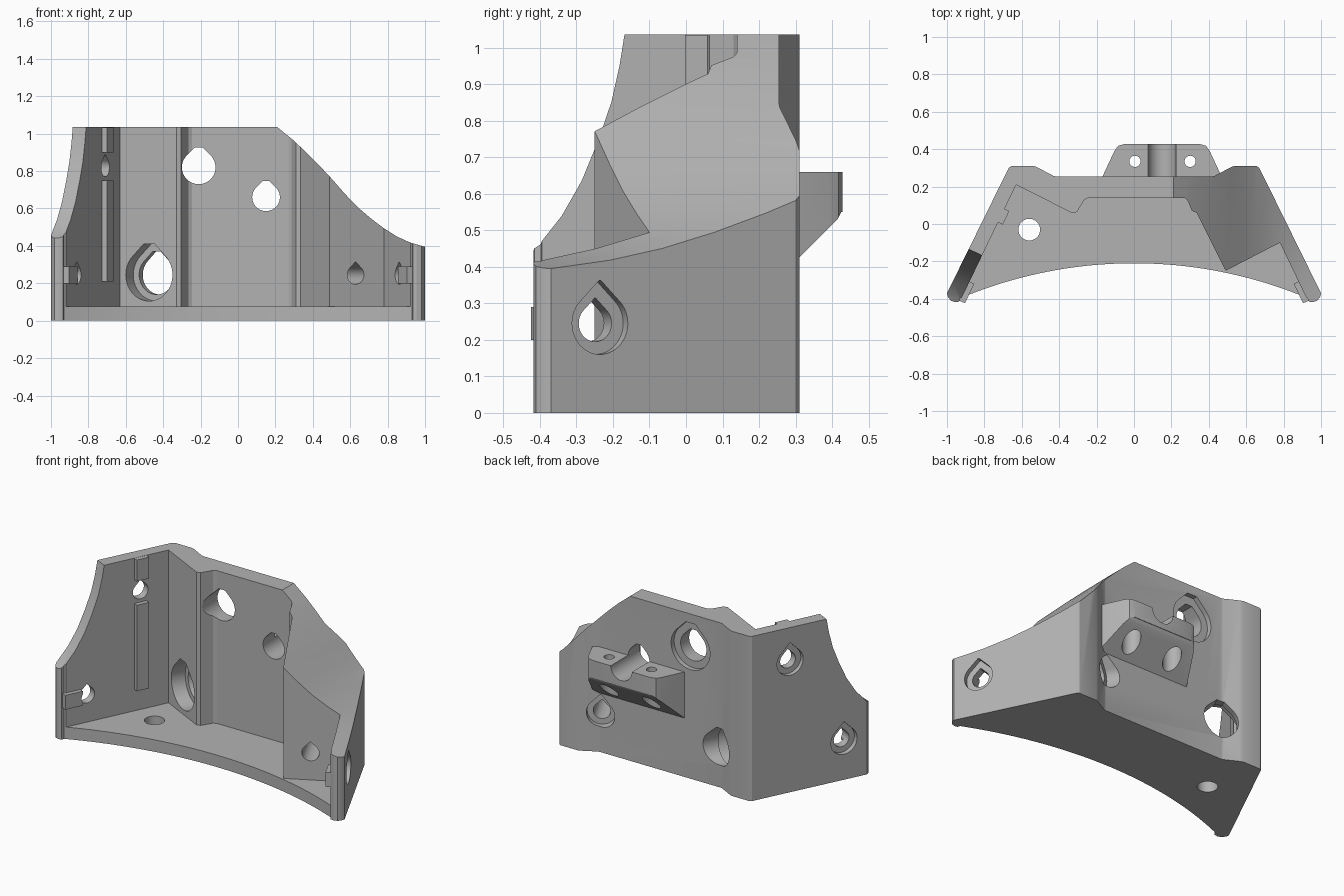
import bpy, bmesh, math
from mathutils import Vector

if "Cube" in bpy.data.objects:
    bpy.data.objects.remove(bpy.data.objects["Cube"], do_unlink=True)

grey = bpy.data.materials.new("plain grey")
grey.use_nodes = True
grey.diffuse_color = (0.45, 0.45, 0.45, 1)
grey.node_tree.nodes["Principled BSDF"].inputs["Base Color"].default_value = (0.45, 0.45, 0.45, 1)

X, Y, Z = Vector((1, 0, 0)), Vector((0, 1, 0)), Vector((0, 0, 1))
TOP, FLOOR = 1.035, 0.075


def prism(name, pts, lo, hi, o=(0, 0, 0), u=X, v=Y, w=Z):
    """Extrude a 2D outline (in axes u, v) along w from lo to hi."""
    bm = bmesh.new()
    o = Vector(o)
    ends = [[bm.verts.new(o + u * a + v * b + w * c) for a, b in pts] for c in (lo, hi)]
    for ring in ends:
        bm.faces.new(ring)
    n = len(pts)
    for i in range(n):
        j = (i + 1) % n
        bm.faces.new((ends[0][i], ends[0][j], ends[1][j], ends[1][i]))
    bmesh.ops.recalc_face_normals(bm, faces=bm.faces)
    me = bpy.data.meshes.new(name)
    bm.to_mesh(me)
    bm.free()
    ob = bpy.data.objects.new(name, me)
    me.materials.append(grey)
    bpy.context.collection.objects.link(ob)
    return ob


def combine(ob, tool, op="DIFFERENCE"):
    mod = ob.modifiers.new(op, "BOOLEAN")
    mod.operation, mod.solver, mod.object = op, "EXACT", tool
    bpy.context.view_layer.objects.active = ob
    bpy.ops.object.modifier_apply(modifier=mod.name)
    bpy.data.objects.remove(tool, do_unlink=True)


def teardrop(r, tip):
    """Circle with a 45 degree roof, cut flat at height tip * r."""
    arc = [math.radians(135 + 270 * i / 36) for i in range(37)]
    pts = [(r * math.cos(a), r * math.sin(a)) for a in arc]
    half = r * (math.sqrt(2) - tip)
    return pts + [(half, r * tip), (-half, r * tip)]


def drill(ob, point, direction, r, lo, hi, tip=1.38):
    w = Vector(direction).normalized()
    combine(ob, prism("drill", teardrop(r, tip), lo, hi, point, Z.cross(w), Z, w))


def bore(ob, x, y, r, lo, hi):
    ring = [(r * math.cos(i * math.tau / 32), r * math.sin(i * math.tau / 32)) for i in range(32)]
    combine(ob, prism("bore", ring, lo, hi, (x, y, 0)))


def box(q0, q1, z0, z1):
    return [(q0, z0), (q1, z0), (q1, z1), (q0, z1)]


# Body: winged outline with an arched front edge
side = [(0.935, -0.415), (0.955, -0.418), (0.98, -0.41), (0.995, -0.39), (1, -0.37),
        (0.67, 0.30), (0.655, 0.31), (0.535, 0.31), (0.515, 0.302), (0.43, 0.257), (0.42, 0.255)]
R = 2.4
arch = [(x, -0.21 - R + math.sqrt(R * R - x * x)) for x in [-0.93 + 1.86 * i / 40 for i in range(41)]]
body = prism("bracket_body", arch + side + [(-x, y) for x, y in reversed(side)], 0, TOP)

# Pocket above the floor, leaving the wings, back wall and right-hand block
pocket = [(-1.02, -0.6), (-0.63, 0.21), (-0.33, 0.058), (-0.305, 0.064), (-0.265, 0.13), (-0.245, 0.14),
          (0.27, 0.14), (0.285, 0.13), (0.31, 0.07), (0.335, 0.06), (0.49, -0.25), (0.78, -0.10), (1.02, -0.6)]
combine(body, prism("pocket", pocket, FLOOR, 2))

# Rear mounting shelf with chamfered underside
shelf = prism("shelf", [(-0.175, 0.24), (-0.105, 0.39), (-0.085, 0.418), (-0.05, 0.428),
                        (0.35, 0.428), (0.385, 0.418), (0.405, 0.39), (0.475, 0.24)], 0.3, 0.66)
combine(shelf, prism("slope", [(0.1, 0.215), (0.415, 0.53), (0.425, 0.55), (0.6, 0.55), (0.6, 0), (0.1, 0)],
                     -1, 1, (0, 0, 0), Y, Z, X))
combine(body, shelf, "UNION")

# Raised ribs on the inner wing faces
def wing(s):
    """Inner corner, direction along the wing to its tip, and outward normal."""
    return Vector((s * 0.63, 0.21, 0)), Vector((s * 0.434, -0.901, 0)), Vector((s * 0.901, 0.434, 0))

corner, along, out = wing(-1)
for z0, z1 in ((0.21, 0.75), (0.90, TOP - 0.001)):
    combine(body, prism("rib", box(0.143, 0.223, z0, z1), -0.028, 0.03, corner, along, Z, out), "UNION")
for s in (-1, 1):
    o, d, n = wing(s)
    combine(body, prism("tab", box(0.575, 0.69, 0.20, 0.29), -0.028, 0.03, o, d, Z, n), "UNION")

# Swept top edges: left along the wing, right straight through
left = [(0.69, 3), (0.42, 3), (0.42, 1.1), (0.42, TOP), (0.435, 0.95), (0.46, 0.85), (0.50, 0.745),
        (0.55, 0.635), (0.61, 0.54), (0.68, 0.46), (0.76, 0.41), (1, 0.38), (1, 3)]
combine(body, prism("left_sweep", left, -0.2, 0.3, corner, along, Z, out))
right = [(0.19, 1.055), (0.21, TOP), (0.29, 0.97), (0.36, 0.905), (0.43, 0.835), (0.50, 0.76), (0.57, 0.68),
         (0.64, 0.607), (0.71, 0.547), (0.78, 0.494), (0.85, 0.45), (0.92, 0.418), (1, 0.395),
         (1.2, 0.37), (1.2, 3), (0.19, 3)]
combine(body, prism("right_sweep", right, -1, 1, (0, 0, 0), X, Z, Y))

# Counterbored wing holes
for s, q, z in ((-1, 0.183, 0.82), (-1, 0.533, 0.245), (1, 0.533, 0.245)):
    o, d, n = wing(s)
    p = o + d * q + Z * z
    drill(body, p, n, 0.05, -0.06, 0.25)
    drill(body, p, n, 0.085, 0.05, 0.25)

# Back wall holes, the lower one running on as a groove in the shelf
drill(body, (-0.21, 0, 0.82), Y, 0.09, 0, 0.4, 1.17)
drill(body, (-0.21, 0, 0.82), Y, 0.135, 0.225, 0.4, 1.17)
drill(body, (0.15, 0, 0.66), Y, 0.074, 0, 0.6, 1.17)

# Angled holes through the left corner and the right-hand block
drill(body, (-0.475, 0.1325, 0.245), (1, 2, 0), 0.105, -0.1, 0.3, 1.2)
drill(body, (-0.475, 0.1325, 0.245), (1, 2, 0), 0.14, -0.1, 0.09, 1.18)
drill(body, (0.63, -0.18, 0.245), (-1, 2, 0), 0.05, -0.1, 0.65)
drill(body, (0.63, -0.18, 0.245), (-1, 2, 0), 0.085, 0.45, 0.65)

# Vertical holes in the floor and shelf
bore(body, -0.56, -0.03, 0.058, -0.1, 0.2)
for x in (0.005, 0.30):
    bore(body, x, 0.335, 0.03, 0.3, 0.8)
    bore(body, x, 0.335, 0.053, 0.3, 0.58)

for ob in bpy.context.selected_objects:
    ob.select_set(False)
body.select_set(True)
bpy.context.view_layer.objects.active = body
bpy.ops.object.shade_smooth_by_angle(angle=math.radians(25))
